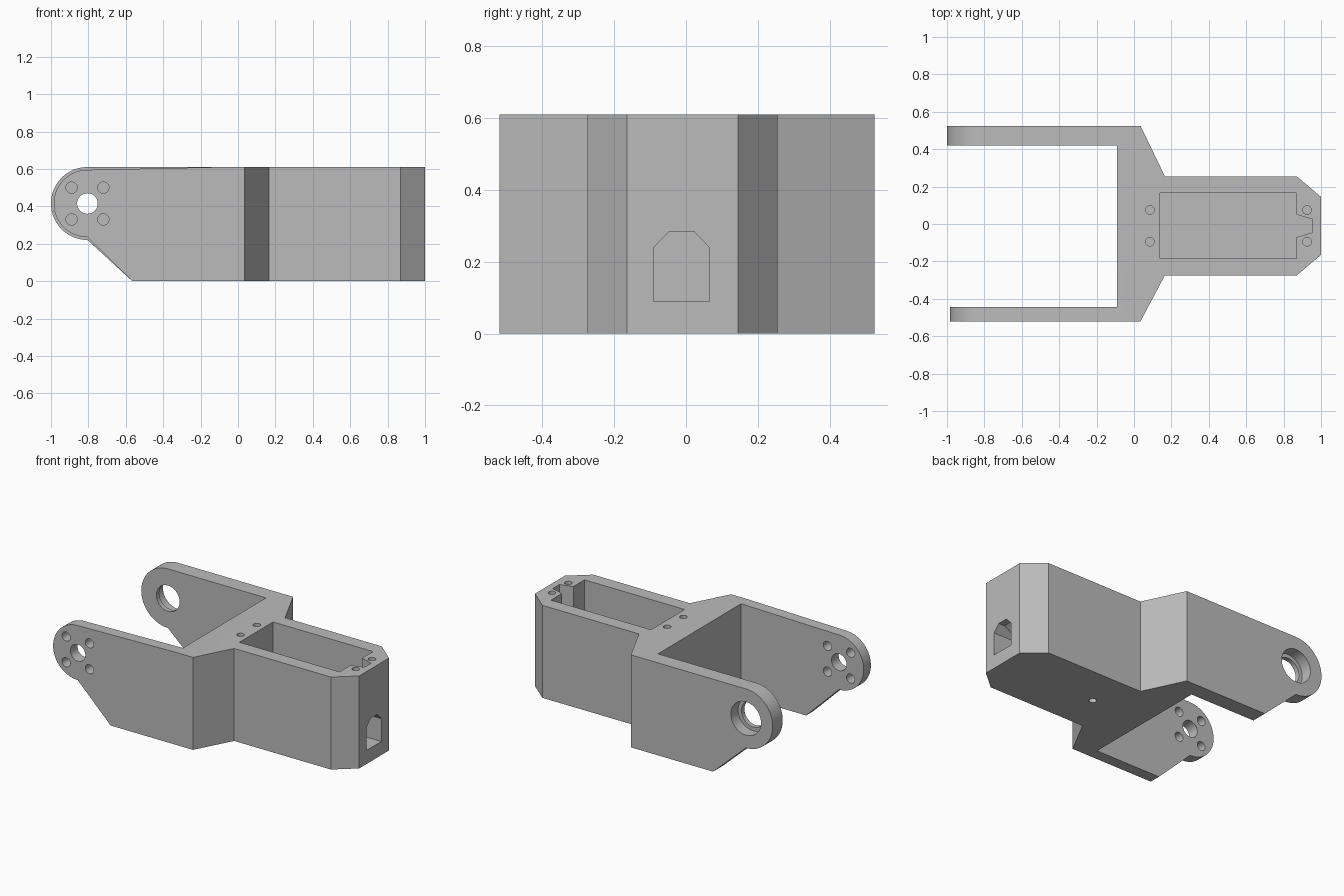
import bpy, bmesh
from math import radians, cos, sin, pi

cube = bpy.data.objects.get("Cube")
if cube:
    bpy.data.objects.remove(cube, do_unlink=True)

grey = bpy.data.materials.new("plain grey")
grey.use_nodes = True
grey.diffuse_color = (0.5, 0.5, 0.5, 1)
grey.node_tree.nodes["Principled BSDF"].inputs["Base Color"].default_value = grey.diffuse_color

# Maps a 2D profile point and a height to space, for each extrusion axis
PLACE = {"x": lambda a, b, h: (h, a, b),
         "y": lambda a, b, h: (a, h, b),
         "z": lambda a, b, h: (a, b, h)}


def prism(name, points, axis, low, high):
    bm = bmesh.new()
    place = PLACE[axis]
    rings = [[bm.verts.new(place(a, b, h)) for a, b in points] for h in (low, high)]
    for ring in rings:
        bm.faces.new(ring)
    n = len(points)
    for i in range(n):
        j = (i + 1) % n
        bm.faces.new((rings[0][i], rings[0][j], rings[1][j], rings[1][i]))
    bmesh.ops.recalc_face_normals(bm, faces=bm.faces)
    mesh = bpy.data.meshes.new(name)
    bm.to_mesh(mesh)
    bm.free()
    mesh.materials.append(grey)
    ob = bpy.data.objects.new(name, mesh)
    bpy.context.collection.objects.link(ob)
    return ob


def arc(cx, cy, r, start, end, steps):
    angles = [radians(start + (end - start) * i / steps) for i in range(steps + 1)]
    return [(cx + r * cos(t), cy + r * sin(t)) for t in angles]


def combine(target, tool, operation):
    mod = target.modifiers.new(operation.title(), "BOOLEAN")
    mod.operation, mod.solver, mod.object = operation, "EXACT", tool
    bpy.context.view_layer.objects.active = target
    bpy.ops.object.modifier_apply(modifier=mod.name)
    bpy.data.objects.remove(tool, do_unlink=True)


def drill(target, a, b, r, axis, low, high):
    circle = arc(a, b, r, 0, 360, 40)[:-1]
    combine(target, prism("drill", circle, axis, low, high), "DIFFERENCE")


TOP = 0.61
PIVOT_X, PIVOT_Z = -0.805, 0.415

# Body: wide yoke tapering into a chamfered box
frame = prism("bracket_frame", [
    (-0.09, -0.52), (0.035, -0.52), (0.165, -0.275), (0.87, -0.275),
    (1, -0.165), (1, 0.145), (0.87, 0.255), (0.165, 0.255),
    (0.035, 0.525), (-0.09, 0.525)], "z", 0, TOP)

# Two rounded arms
for name, radius, low, high in (("front_arm", 0.18, -0.52, -0.445),
                                ("back_arm", 0.195, 0.42, 0.525)):
    outline = arc(PIVOT_X, PIVOT_Z, radius, 90, 270, 40)
    outline += [(-0.565, 0), (0, 0), (0, TOP), (-0.09, TOP)]
    combine(frame, prism(name, outline, "y", low, high), "UNION")

# Front arm: shaft hole and four screw holes
drill(frame, PIVOT_X, PIVOT_Z, 0.055, "y", -0.6, -0.4)
for dx in (-0.085, 0.085):
    for dz in (-0.085, 0.085):
        drill(frame, PIVOT_X + dx, PIVOT_Z + dz, 0.03, "y", -0.6, -0.4)

# Back arm: stepped bearing hole
drill(frame, PIVOT_X, PIVOT_Z, 0.085, "y", 0.35, 0.6)
drill(frame, PIVOT_X, PIVOT_Z, 0.11, "y", 0.45, 0.6)

# Box pocket with a cable notch
combine(frame, prism("pocket", [
    (0.14, -0.185), (0.87, -0.185), (0.87, -0.07), (0.955, -0.045),
    (0.955, 0.025), (0.87, 0.05), (0.87, 0.165), (0.14, 0.165)],
    "z", 0.09, 0.7), "DIFFERENCE")

# End port into the pocket
combine(frame, prism("port", [
    (-0.09, 0.09), (0.065, 0.09), (0.065, 0.24), (0.022, 0.285),
    (-0.047, 0.285), (-0.09, 0.24)], "x", 0.865, 1.1), "DIFFERENCE")

# Lid screw holes and the underside hole
for x in (0.085, 0.925):
    for y in (-0.095, 0.075):
        drill(frame, x, y, 0.023, "z", 0.42, 0.7)
drill(frame, 0.31, -0.01, 0.023, "z", -0.1, 0.05)

# Tidy coplanar seams, then shade
bm = bmesh.new()
bm.from_mesh(frame.data)
bmesh.ops.remove_doubles(bm, verts=bm.verts, dist=0.0001)
bmesh.ops.dissolve_limit(bm, angle_limit=radians(0.3), verts=bm.verts, edges=bm.edges)
bm.to_mesh(frame.data)
bm.free()
bpy.ops.object.select_all(action="DESELECT")
frame.select_set(True)
bpy.context.view_layer.objects.active = frame
bpy.ops.object.shade_smooth_by_angle(angle=radians(20))
normals = frame.modifiers.new("Even normals", "WEIGHTED_NORMAL")
normals.keep_sharp = True
